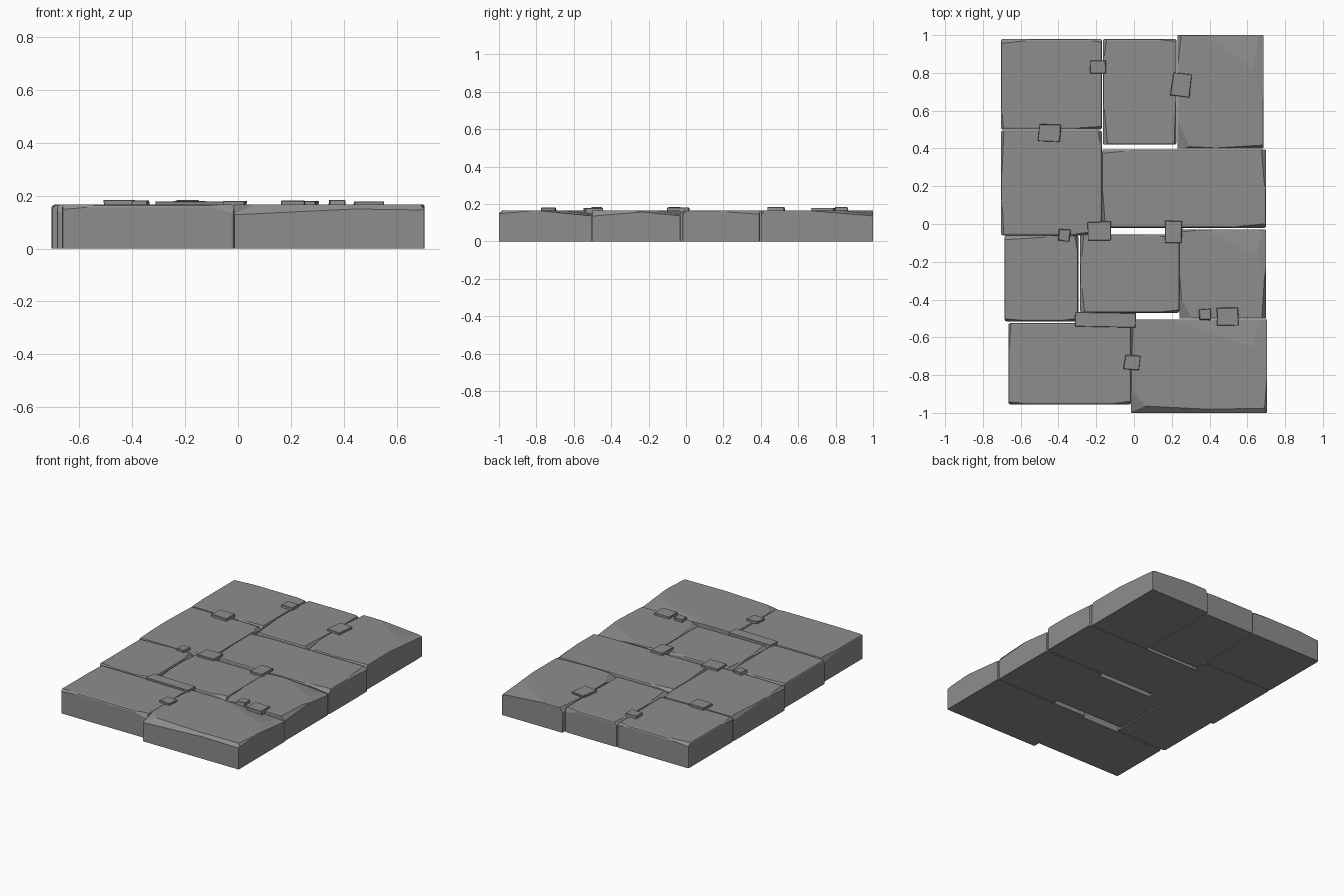
import bpy, bmesh, random
from math import radians
from mathutils import Vector, Matrix

if "Cube" in bpy.data.objects:
    bpy.data.objects.remove(bpy.data.objects["Cube"])

random.seed(7)
TOP = 0.166
CORNERS = ((-1, -1), (1, -1), (1, 1), (-1, 1))

# dark grey stone
stone = bpy.data.materials.new("dark_stone")
stone.diffuse_color = (0.27, 0.27, 0.27, 1)
stone.use_nodes = True
stone.node_tree.nodes["Principled BSDF"].inputs["Base Color"].default_value = stone.diffuse_color


def box(x0, x1, y0, y1, z0, z1):
    bm = bmesh.new()
    bmesh.ops.create_cube(bm, size=1)
    for v in bm.verts:
        v.co = Vector((x0 if v.co.x < 0 else x1, y0 if v.co.y < 0 else y1,
                       z0 if v.co.z < 0 else z1))
    return bm


def bevel(bm, width, segments):
    # round every edge except those on the base
    low = min(v.co.z for v in bm.verts)
    edges = [e for e in bm.edges if max(v.co.z for v in e.verts) > low + 1e-4]
    bmesh.ops.bevel(bm, geom=edges, offset=width, segments=segments,
                    profile=0.5, affect='EDGES')


def chip(bm, rect, sx, sy, a, b, c):
    # slice a top corner: a along x, b along y, c down from the top
    x = rect[1] if sx > 0 else rect[0]
    y = rect[3] if sy > 0 else rect[2]
    p = Vector((x - sx * a, y, TOP))
    q = Vector((x, y - sy * b, TOP))
    r = Vector((x, y, TOP - c))
    n = (q - p).cross(r - p).normalized()
    if n.z < 0:
        n = -n
    cut = bmesh.ops.bisect_plane(bm, geom=bm.verts[:] + bm.edges[:] + bm.faces[:],
                                 plane_co=p, plane_no=n, clear_outer=True)
    edges = [e for e in cut['geom_cut'] if isinstance(e, bmesh.types.BMEdge)]
    if edges:
        bmesh.ops.holes_fill(bm, edges=edges, sides=0)


def finish(bm, name):
    bmesh.ops.remove_doubles(bm, verts=bm.verts, dist=1e-5)
    bmesh.ops.recalc_face_normals(bm, faces=bm.faces)
    me = bpy.data.meshes.new(name)
    bm.to_mesh(me)
    bm.free()
    me.materials.append(stone)
    bpy.context.collection.objects.link(bpy.data.objects.new(name, me))


# Paving slabs, back row to front row: x0, x1, y0, y1
slabs = [
    (-0.705, -0.17, 0.5, 0.98), (-0.165, 0.225, 0.42, 0.98), (0.23, 0.685, 0.4, 1),
    (-0.705, -0.17, -0.06, 0.495), (-0.17, 0.7, -0.02, 0.395),
    (-0.685, -0.295, -0.515, -0.06), (-0.285, 0.24, -0.47, -0.055), (0.24, 0.7, -0.5, -0.03),
    (-0.665, -0.015, -0.955, -0.525), (-0.015, 0.705, -1, -0.505),
]
for i, rect in enumerate(slabs, 1):
    w, d = rect[1] - rect[0], rect[3] - rect[2]
    rough = rect[1] > 0.6 and w < 0.8      # right-hand slabs are the most worn
    bm = box(*rect, 0, TOP)
    bevel(bm, 0.004 if rough else 0.01, 2)
    if rough:
        chip(bm, rect, 1, 1, w * 0.7, d * 0.35, 0.025)
        chip(bm, rect, 1, 1, w * 0.22, d * 0.6, 0.03)
        chip(bm, rect, -1, -1, w * 0.15, d * 0.25, 0.035)
    if rect[2] == -1:                      # broken front edge, two facets
        chip(bm, rect, -1, -1, 0.8, 0.04, 0.038)
        chip(bm, rect, 1, -1, 1.4, 0.025, 0.02)
    # random long wear along one edge at each corner
    for sx, sy in CORNERS:
        long, short = random.uniform(0.1, 0.4), random.uniform(0.012, 0.026)
        a, b = (long, short) if random.random() < 0.4 else (short, long)
        chip(bm, rect, sx, sy, a, b, random.uniform(0.015, 0.035))
    finish(bm, f"paving_slab_{i}")

# Loose flat chips lying over the joints: x, y, width, depth
pebbles = [
    (-0.19, 0.83, 0.08, 0.07), (0.25, 0.735, 0.1, 0.118), (-0.447, 0.48, 0.115, 0.09),
    (-0.37, -0.06, 0.062, 0.058), (-0.182, -0.038, 0.122, 0.096), (0.21, -0.042, 0.088, 0.115),
    (-0.152, -0.508, 0.318, 0.075), (0.375, -0.478, 0.06, 0.058),
    (0.495, -0.49, 0.118, 0.092), (-0.012, -0.732, 0.08, 0.072),
]
for i, (x, y, w, d) in enumerate(pebbles, 1):
    top = random.uniform(0.177, 0.185)
    turn = radians(-1 if w > 0.2 else random.uniform(-6, 1))
    bm = box(-w / 2, w / 2, -d / 2, d / 2, top - 0.028, top)
    for v in bm.verts:
        v.co.x += random.uniform(-0.004, 0.004)
        v.co.y += random.uniform(-0.004, 0.004)
    bevel(bm, 0.002, 1)
    bm.transform(Matrix.Translation((x, y, 0)) @ Matrix.Rotation(turn, 4, 'Z'))
    finish(bm, f"loose_chip_{i}")
